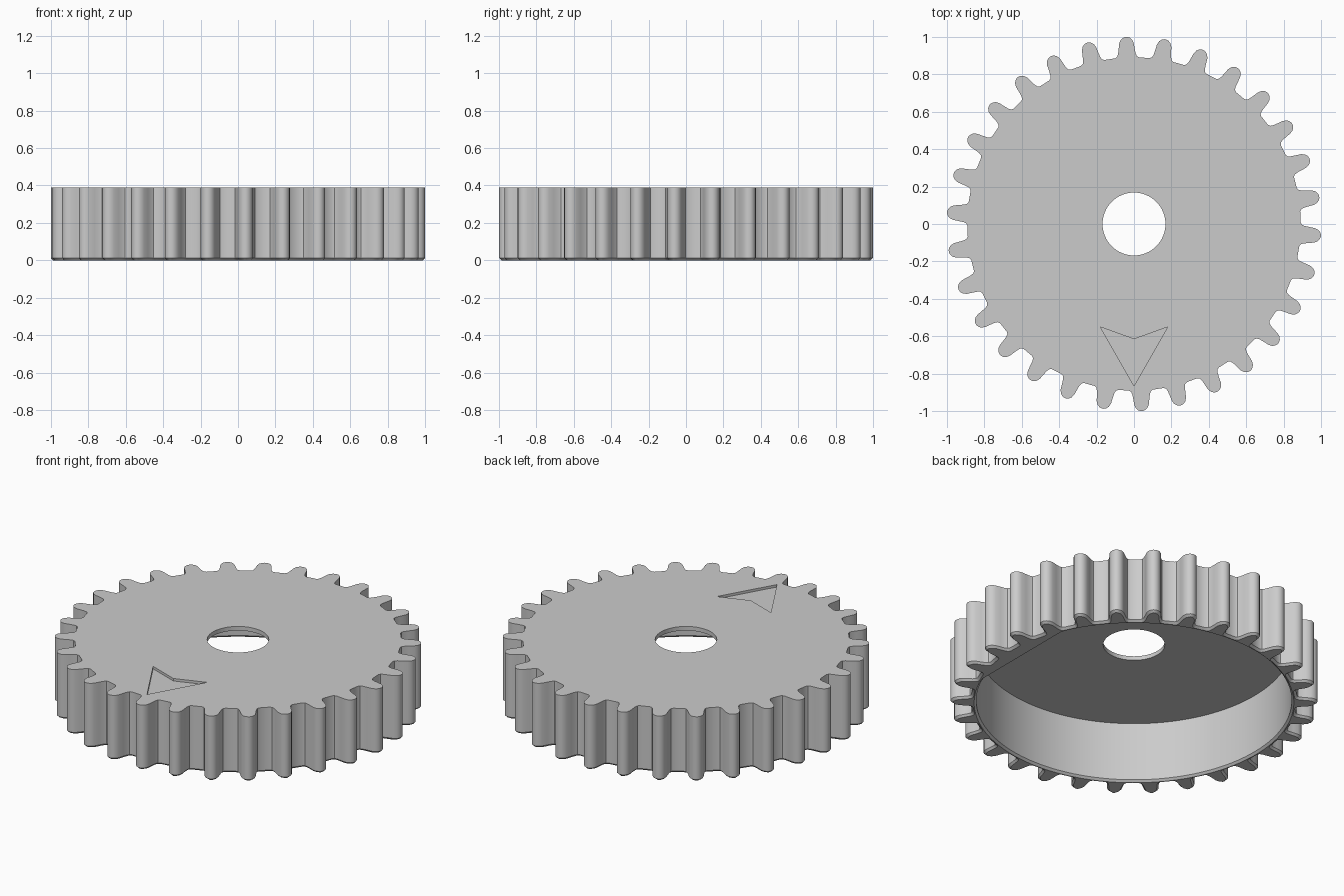
import bpy, bmesh
from math import radians, sin, cos, pi

cube = bpy.data.objects.get("Cube")
if cube:
    bpy.data.objects.remove(cube)

TEETH = 30
HEIGHT = 0.39
CHAMFER = 0.012
PLATE_UNDERSIDE = 0.365
CAVITY_RADIUS = 0.86
BORE_RADIUS = 0.168
FLAT_X = 0.79


def circle(radius, count):
    return [(radius * cos(2 * pi * i / count), radius * sin(2 * pi * i / count))
            for i in range(count)]


def loft(name, layers):
    """Closed solid through matching outlines, given as (z, points)."""
    bm = bmesh.new()
    rings = [[bm.verts.new((x, y, z)) for x, y in pts] for z, pts in layers]
    n = len(rings[0])
    for low, high in zip(rings, rings[1:]):
        for i in range(n):
            j = (i + 1) % n
            bm.faces.new((low[i], low[j], high[j], high[i]))
    bm.faces.new(rings[0][::-1])
    bm.faces.new(rings[-1])
    bmesh.ops.recalc_face_normals(bm, faces=bm.faces)
    mesh = bpy.data.meshes.new(name)
    bm.to_mesh(mesh)
    bm.free()
    obj = bpy.data.objects.new(name, mesh)
    bpy.context.collection.objects.link(obj)
    return obj


def cut(target, cutter):
    cutter.hide_render = True
    mod = target.modifiers.new("cut", 'BOOLEAN')
    mod.operation = 'DIFFERENCE'
    mod.solver = 'EXACT'
    mod.object = cutter
    bpy.context.view_layer.objects.active = target
    bpy.ops.object.modifier_apply(modifier=mod.name)
    bpy.data.objects.remove(cutter)


# Half tooth, root to tip: (radius, half width)
half = [(0.888, 0.064), (0.895, 0.053), (0.91, 0.047), (0.935, 0.043),
        (0.965, 0.039), (0.984, 0.031), (0.995, 0.019), (1.0, 0.006)]
tooth = [(r, -w) for r, w in half] + [(r, w) for r, w in reversed(half)]


def gear_outline(inset=0.0):
    pts = []
    for k in range(TEETH):
        a = radians(8.4) + 2 * pi * k / TEETH
        for r, w in tooth:
            r -= inset
            w -= inset * 0.7 * (1 if w > 0 else -1) if abs(w) > 0.01 else 0
            pts.append((r * cos(a) - w * sin(a), r * sin(a) + w * cos(a)))
    return pts


# Toothed body with a chamfered lower edge
gear = loft("gear_wheel", [(0, gear_outline(CHAMFER)),
                           (CHAMFER, gear_outline()),
                           (HEIGHT, gear_outline())])


# Hollow underside with a flat land on one side and a flared mouth
def cavity_outline(radius):
    return [(min(x, FLAT_X + radius - CAVITY_RADIUS), y)
            for x, y in circle(radius, 128)]


mouth = CAVITY_RADIUS + CHAMFER
cut(gear, loft("cavity_cutter", [(-0.1, cavity_outline(mouth)),
                                 (0, cavity_outline(mouth)),
                                 (CHAMFER, cavity_outline(CAVITY_RADIUS)),
                                 (PLATE_UNDERSIDE, cavity_outline(CAVITY_RADIUS))]))

# Central bore through the plate
bore = circle(BORE_RADIUS, 64)
cut(gear, loft("bore_cutter", [(-0.1, bore), (HEIGHT + 0.1, bore)]))

# Shallow pointer recess in the top
pointer = [(-0.18, -0.55), (0, -0.865), (0.18, -0.55), (0, -0.615)]
cut(gear, loft("pointer_cutter", [(HEIGHT - 0.015, pointer),
                                  (HEIGHT + 0.1, pointer)]))

bpy.ops.object.select_all(action='DESELECT')
gear.select_set(True)
bpy.context.view_layer.objects.active = gear
bpy.ops.object.shade_smooth_by_angle(angle=radians(30))
